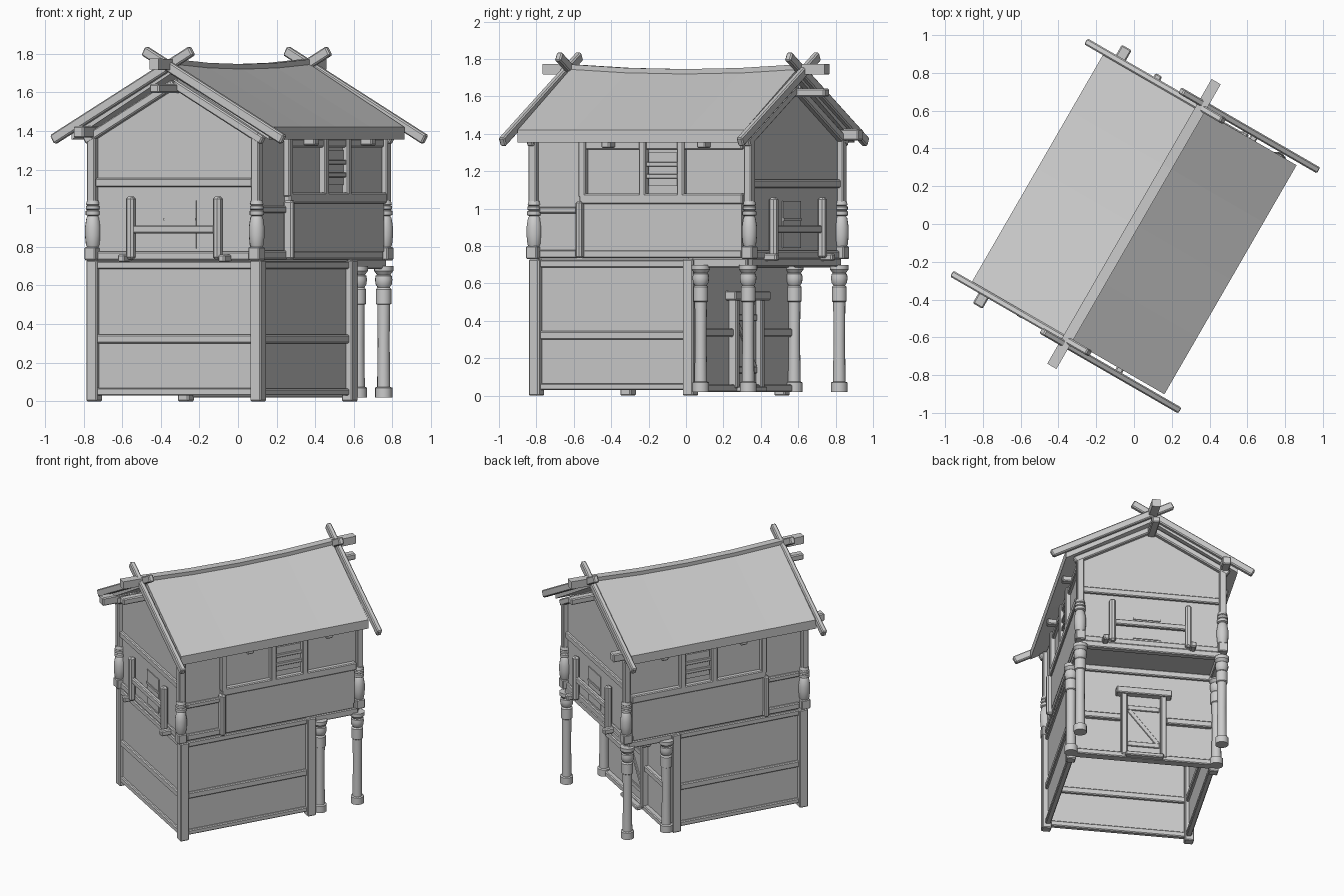
import bpy, bmesh, math
from mathutils import Vector, Matrix

if "Cube" in bpy.data.objects:
    bpy.data.objects.remove(bpy.data.objects["Cube"])

# The house is laid out square (u = width, v = length) and turned 30 degrees
TURN = Matrix.Rotation(math.radians(-30), 4, 'Z')


def finish(name, bm, bevel=0.0):
    bmesh.ops.recalc_face_normals(bm, faces=bm.faces)
    me = bpy.data.meshes.new(name)
    bm.to_mesh(me)
    bm.free()
    me.transform(TURN)
    ob = bpy.data.objects.new(name, me)
    bpy.context.collection.objects.link(ob)
    if bevel:
        m = ob.modifiers.new("soft_edges", 'BEVEL')
        m.width, m.segments = bevel, 1
    return ob


def box(name, u, v, z, bevel=0.006):
    """Box from (min, max) pairs."""
    bm = bmesh.new()
    bmesh.ops.create_cube(bm, size=1)
    for p in bm.verts:
        p.co = [a[0] + (c + 0.5) * (a[1] - a[0]) for a, c in zip(((min(u), max(u)), (min(v), max(v)), z), p.co)]
    return finish(name, bm, bevel)


def beam(name, p, q, w, h, bevel=0.007):
    """Square timber between two points."""
    p, q = Vector(p), Vector(q)
    d = (q - p).normalized()
    side = d.cross(Vector((0, 0, 1))).normalized()
    up = side.cross(d)
    bm = bmesh.new()
    bmesh.ops.create_cube(bm, size=1)
    for x in bm.verts:
        c = x.co.copy()
        x.co = (p + q) / 2 + d * c.x * (q - p).length + side * c.y * w + up * c.z * h
    return finish(name, bm, bevel)


def turned(name, u, v, profile, n=14):
    """Lathe a (radius, z) profile into a turned post."""
    bm = bmesh.new()
    rings = []
    for r, z in profile:
        rings.append([bm.verts.new((u + r * math.cos(math.tau * i / n), v + r * math.sin(math.tau * i / n), z))
                      for i in range(n)])
    for a, b in zip(rings, rings[1:]):
        for i in range(n):
            bm.faces.new((a[i], a[(i + 1) % n], b[(i + 1) % n], b[i]))
    bm.faces.new(rings[0])
    bm.faces.new(rings[-1])
    ob = finish(name, bm)
    bpy.ops.object.select_all(action='DESELECT')
    ob.select_set(True)
    bpy.context.view_layer.objects.active = ob
    bpy.ops.object.shade_smooth_by_angle(angle=math.radians(35))


def loft(name, sections, cap=True):
    """Skin matching closed cross-sections."""
    bm = bmesh.new()
    rows = [[bm.verts.new(p) for p in s] for s in sections]
    for a, b in zip(rows, rows[1:]):
        for i in range(len(a)):
            j = (i + 1) % len(a)
            bm.faces.new((a[i], a[j], b[j], b[i]))
    if cap:
        bm.faces.new(rows[0])
        bm.faces.new(rows[-1])
    return finish(name, bm)


# Wall shells: open-bottomed ground floor, gabled upper floor
W, F, B, P = 0.485, -0.645, 0.665, 0.355
loft("lower_walls", [[(-W, F, z), (W, F, z), (W, P, z), (-W, P, z)] for z in (0.03, 0.73)], cap=False)
gable = [(-W, 0.73), (W, 0.73), (W, 1.40), (0, 1.67), (-W, 1.40)]
loft("upper_walls", [[(u, v, z) for u, z in gable] for v in (F, B)])

# Roof slab with a gently sagging ridge
def sag(v):
    return 0.025 * (v / 0.7) ** 2

roof = [(-0.59, 1.42, 0), (0, 1.735, 1), (0.59, 1.42, 0), (0.59, 1.355, 0), (0, 1.67, 1), (-0.59, 1.355, 0)]
loft("roof", [[(u, v, z + k * sag(v)) for u, z, k in roof] for v in (-0.7, -0.35, 0, 0.35, 0.7)])
r = 0.028
loft("ridge_beam", [[(a * r, v, 1.718 + b * r + sag(min(abs(v), 0.75)))
                     for a, b in ((-1, -1), (1, -1), (1, 1), (-1, 1))]
                    for v in (-0.87, -0.7, -0.35, 0, 0.35, 0.7, 0.87)])
beam("gable_beam", (0, -0.87, 1.62), (0, 0.87, 1.62), 0.055, 0.045)
beam("left_eave_beam", (-0.5, -0.79, 1.395), (-0.5, 0.79, 1.395), 0.06, 0.06)

# Turned profiles for the porch columns and the upper corner posts
column = [(0.045, 0.02), (0.045, 0.07), (0.034, 0.075), (0.031, 0.30), (0.033, 0.50), (0.04, 0.505), (0.04, 0.58),
          (0.032, 0.59), (0.042, 0.605), (0.045, 0.63), (0.042, 0.65), (0.035, 0.655), (0.05, 0.675), (0.05, 0.70)]
bulb = [(0.026, 0.79), (0.036, 0.81), (0.041, 0.86), (0.041, 0.90), (0.033, 0.95), (0.026, 0.96), (0.037, 0.965),
        (0.037, 0.985), (0.029, 0.99), (0.036, 0.995), (0.036, 1.01), (0.029, 1.015), (0.035, 1.02), (0.03, 1.04)]

# Gable ends, front and back
for e, end in ((-1, "front"), (1, "back")):
    w = F if e < 0 else B
    def out(a, b):
        return (w + e * a, w + e * b)

    for s in (-1, 1):
        side = "left" if s < 0 else "right"
        tag = f"{end}_{side}"
        bv = e * (0.722 + 0.012 * s)
        beam(f"{tag}_bargeboard", (s * 0.695, bv, 1.355), (-s * 0.135, bv, 1.815), 0.036, 0.052)
        beam(f"{tag}_inner_rafter", (s * 0.53, w + e * 0.015, 1.35), (0, w + e * 0.015, 1.645), 0.04, 0.045)
        # Upper corner post: block, turned bulb, square shaft
        cv = w + e * 0.01
        box(f"{tag}_post_block", (s * 0.49 - 0.033, s * 0.49 + 0.033), (cv - 0.033, cv + 0.033), (0.73, 0.80))
        turned(f"{tag}_turned_post", s * 0.49, cv, bulb)
        box(f"{tag}_post_shaft", (s * 0.49 - 0.024, s * 0.49 + 0.024), (cv - 0.024, cv + 0.024), (1.03, 1.39))
        # Window guard post and floor joist end
        c = 0.01 + s * 0.26
        box(f"{tag}_guard_post", (c - 0.022, c + 0.022), out(0.01, 0.055), (0.735, 1.06), 0.012)
        beam(f"{tag}_joist_end", (0.02 + s * 0.30, w, 0.74), (0.02 + s * 0.30, w + e * 0.085, 0.74), 0.04, 0.04)
    box(f"{end}_gable_rail", (-0.47, 0.47), out(-0.02, 0.02), (1.11, 1.155))
    box(f"{end}_floor_rail", (-0.47, 0.47), out(-0.02, 0.015), (0.73, 0.775))
    box(f"{end}_guard_bar", (-0.25, 0.27), out(0.012, 0.042), (0.87, 0.91))
    box(f"{end}_window", (-0.065, 0.125), out(-0.01, 0.006), (0.79, 1.04), 0)
    box(f"{end}_window_slat", (-0.065, 0.125), out(0, 0.012), (0.935, 0.95), 0)

# Long sides
for s, side in ((-1, "left"), (1, "right")):
    def out(a, b):
        return (s * (W + a), s * (W + b))

    # Ground floor frame
    for v, n in ((F + 0.005, "front"), (0.31, "rear")):
        box(f"{side}_{n}_lower_post", (s * 0.49 - 0.032, s * 0.49 + 0.032), (v - 0.032, v + 0.032), (0, 0.73))
    for z0, z1, n in ((0.03, 0.065, "bottom"), (0.30, 0.345, "middle"), (0.685, 0.725, "top")):
        box(f"{side}_{n}_lower_rail", out(-0.02, 0.018), (F + 0.03, 0.29), (z0, z1))
    box(f"{side}_porch_beam", out(-0.03, 0.02), (0.30, B), (0.685, 0.735))
    # Upper floor frame
    box(f"{side}_floor_rail", out(-0.02, 0.02), (F + 0.03, B - 0.03), (0.735, 0.78))
    box(f"{side}_low_rail", out(-0.02, 0.02), (F + 0.03, -0.36), (0.975, 1.01))
    box(f"{side}_sill_rail", out(-0.02, 0.035), (-0.36, B - 0.02), (1.025, 1.08))
    box(f"{side}_parapet_panel", out(-0.01, 0.022), (-0.34, B - 0.03), (0.775, 1.03), 0)
    box(f"{side}_tall_post", out(0, 0.055), (-0.375, -0.338), (0.735, 1.04), 0.01)
    for i, v in enumerate((-0.345, 0.027, 0.262)):
        box(f"{side}_window_post_{i}", out(-0.01, 0.035), (v - 0.021, v + 0.021), (1.06, 1.37))
    box(f"{side}_head_rail", out(-0.01, 0.022), (-0.345, B - 0.03), (1.315, 1.36))
    box(f"{side}_window", out(-0.01, 0.01), (0.055, 0.235), (1.12, 1.30), 0)
    for z in (1.16, 1.225):
        box(f"{side}_window_bar", out(0, 0.022), (0.04, 0.25), (z, z + 0.025), 0.003)
    for v in (-0.17, 0.42):
        box(f"{side}_eave_bracket", out(0, 0.085), (v - 0.025, v + 0.025), (1.325, 1.365))
    # Porch columns
    turned(f"{side}_outer_column", s * 0.487, 0.665, column)
    turned(f"{side}_inner_column", s * 0.50, 0.38, column)

# Rails of the ground floor front and porch walls
for z0, z1, n in ((0.03, 0.07, "bottom"), (0.30, 0.345, "middle"), (0.685, 0.725, "top")):
    box(f"front_{n}_lower_rail", (-0.465, 0.465), (F - 0.018, F + 0.02), (z0, z1))
box("porch_sill", (-0.49, 0.49), (P - 0.03, P + 0.035), (0.02, 0.06))
box("porch_top_rail", (-0.48, 0.48), (P - 0.02, P + 0.02), (0.685, 0.73))
box("porch_floor_edge", (-0.48, 0.48), (B - 0.03, B + 0.018), (0.69, 0.735))

# Door with frame, ledges and diagonal brace
box("door_lintel", (-0.19, 0.19), (P - 0.01, P + 0.06), (0.51, 0.56))
box("door_panel", (-0.115, 0.115), (P - 0.01, P + 0.012), (0.06, 0.51), 0)
for s, side in ((-1, "left"), (1, "right")):
    box(f"{side}_door_post", (s * 0.115, s * 0.155), (P - 0.01, P + 0.045), (0.04, 0.52))
    box(f"{side}_porch_rail", (s * 0.155, s * 0.47), (P - 0.02, P + 0.03), (0.315, 0.36))
for z in (0.12, 0.40):
    box("door_ledge", (-0.11, 0.11), (P, P + 0.022), (z, z + 0.035), 0.003)
beam("door_brace", (-0.1, P + 0.012, 0.15), (0.1, P + 0.012, 0.40), 0.016, 0.03, 0.003)
box("door_step", (-0.13, 0.13), (P + 0.03, P + 0.075), (0.02, 0.05))
